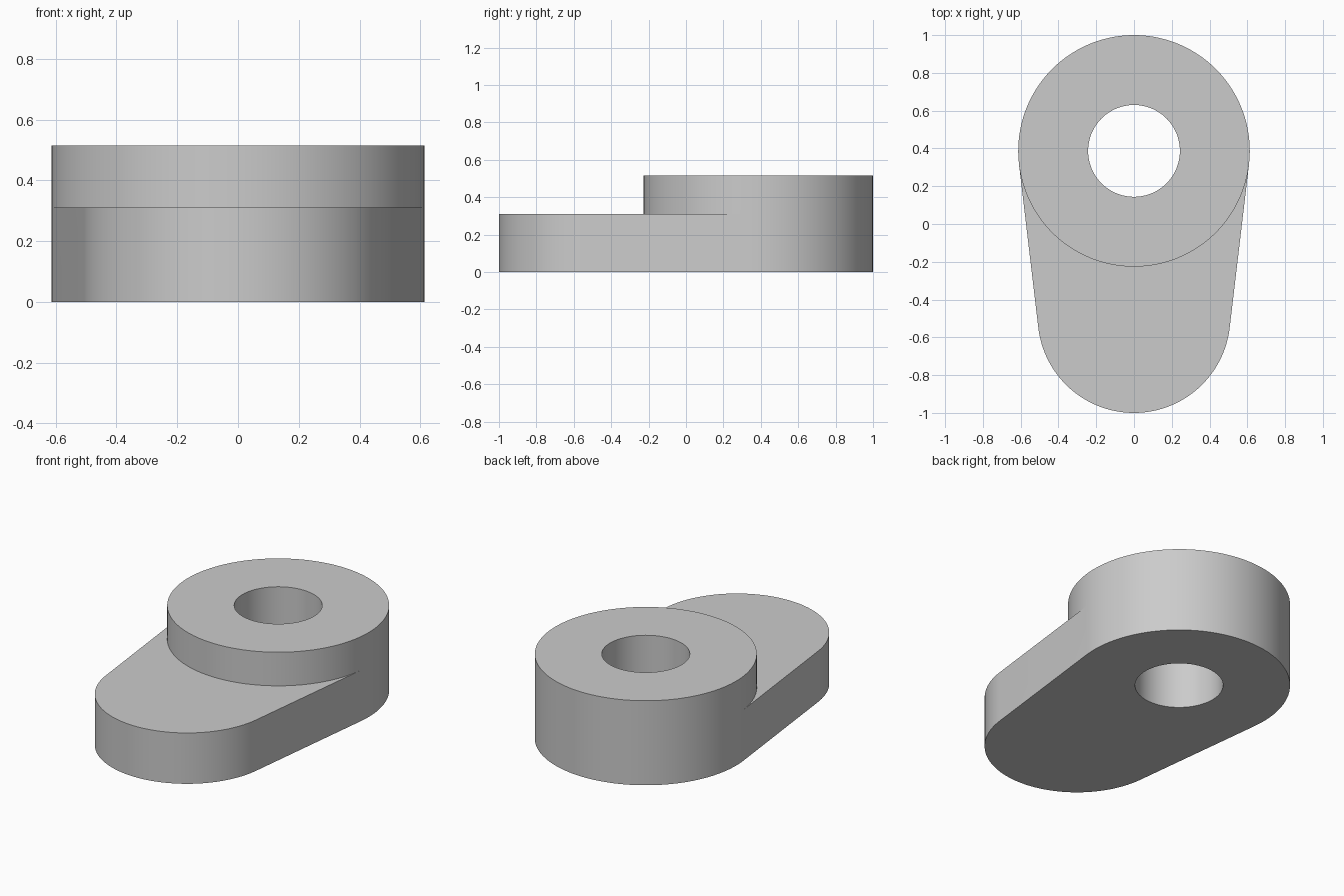
import bpy, bmesh
from math import sin, cos, asin, pi, radians

cube = bpy.data.objects.get("Cube")
if cube:
    bpy.data.objects.remove(cube, do_unlink=True)

# Main dimensions
BOSS_R, HOLE_R, BOSS_Y = 0.613, 0.243, 0.387
TIP_R, TIP_Y = 0.51, -0.49
ARM_H, BOSS_H = 0.31, 0.515
tilt = asin((BOSS_R - TIP_R) / (BOSS_Y - TIP_Y))  # slope of the tangent sides


def arc(radius, cy, start, end, steps):
    angles = [start + (end - start) * i / steps for i in range(steps + 1)]
    return [(radius * cos(a), cy + radius * sin(a)) for a in angles]


def circle(radius):
    """Closed ring whose points include both tangent points."""
    back = arc(radius, BOSS_Y, -tilt, pi + tilt, 64)
    front = arc(radius, BOSS_Y, pi + tilt, 2 * pi - tilt, 56)
    return back[:-1], front


bm = bmesh.new()


def face(points):
    bm.faces.new([bm.verts.new(p) for p in points])


def wall(path, z0, z1):
    for (ax, ay), (bx, by) in zip(path, path[1:]):
        face([(ax, ay, z0), (bx, by, z0), (bx, by, z1), (ax, ay, z1)])


back, front = circle(BOSS_R)
rim = back + front
hole_back, hole_front = circle(HOLE_R)
hole = hole_back + hole_front
tip = arc(TIP_R, TIP_Y, pi + tilt, 2 * pi - tilt, 64)

# Boss: outer wall, bore and flat ring ends
wall(back + front[:1], 0, ARM_H)
wall(rim, ARM_H, BOSS_H)
wall(hole[::-1], 0, BOSS_H)
for z in (0, BOSS_H):
    for i in range(len(rim) - 1):
        face([(*p, z) for p in (rim[i], rim[i + 1], hole[i + 1], hole[i])])

# Arm: tangent sides, rounded tip, top and bottom
wall([front[0]] + tip + [front[-1]], 0, ARM_H)
for z in (0, ARM_H):
    face([(*p, z) for p in tip + front[::-1]])

bmesh.ops.remove_doubles(bm, verts=bm.verts, dist=1e-5)
bmesh.ops.triangulate(bm, faces=[f for f in bm.faces if len(f.verts) > 4])
bmesh.ops.recalc_face_normals(bm, faces=bm.faces)

mesh = bpy.data.meshes.new("lever_arm_with_boss")
bm.to_mesh(mesh)
bm.free()
lever = bpy.data.objects.new("lever_arm_with_boss", mesh)
bpy.context.collection.objects.link(lever)

# Plain grey finish
grey = bpy.data.materials.new("plain_grey")
grey.use_nodes = True
colour = (0.6, 0.6, 0.6, 1)
grey.diffuse_color = colour
grey.node_tree.nodes["Principled BSDF"].inputs["Base Color"].default_value = colour
mesh.materials.append(grey)

bpy.ops.object.select_all(action="DESELECT")
lever.select_set(True)
bpy.context.view_layer.objects.active = lever
bpy.ops.object.shade_smooth_by_angle(angle=radians(30))
